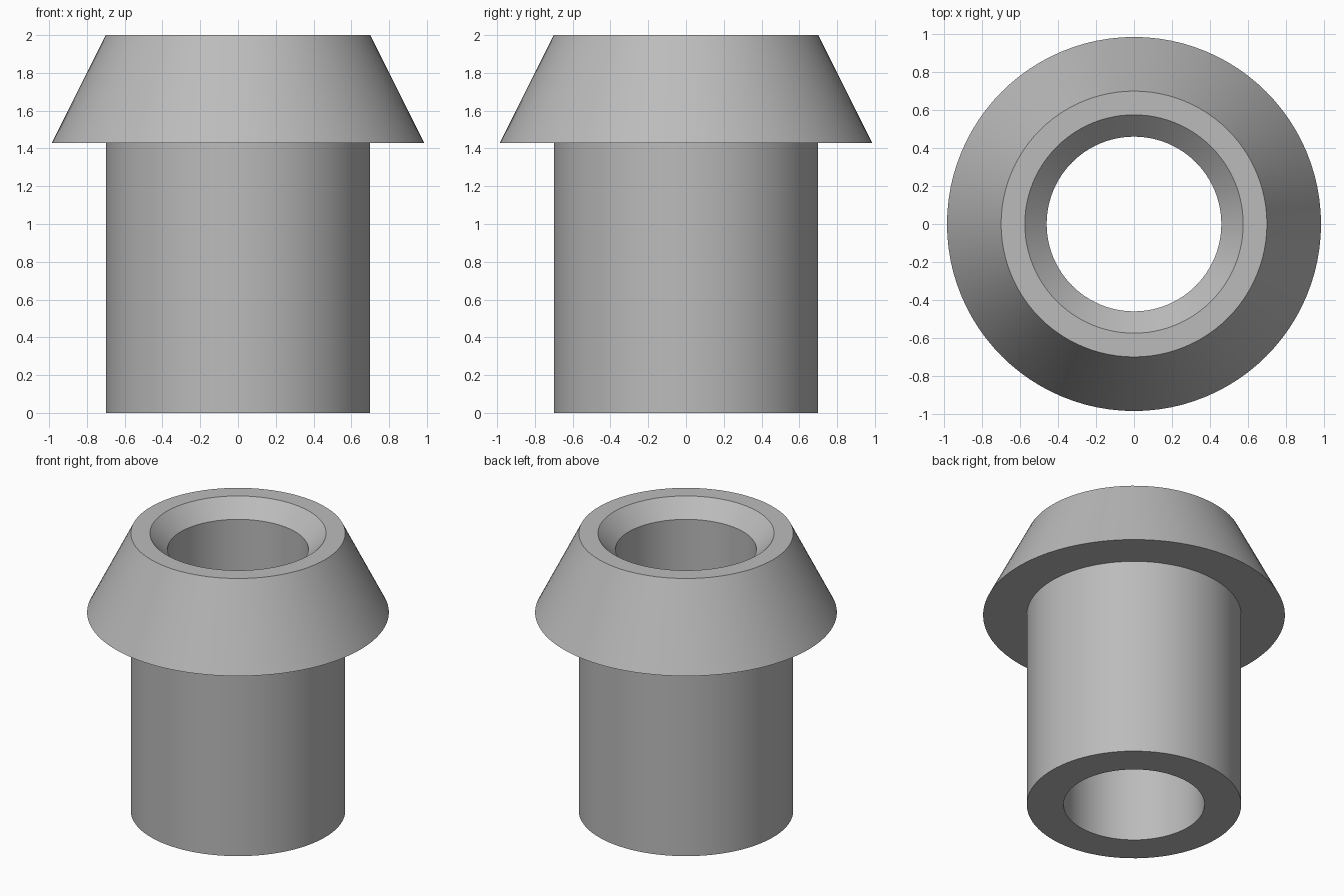
import bpy
import bmesh
import math

# Remove the default cube
cube = bpy.data.objects.get("Cube")
if cube:
    bpy.data.objects.remove(cube, do_unlink=True)

# Single grey material
grey = bpy.data.materials.new("plain_grey")
grey.use_nodes = True
colour = (0.5, 0.5, 0.5, 1)
grey.diffuse_color = colour
grey.node_tree.nodes["Principled BSDF"].inputs["Base Color"].default_value = colour


def lathe(name, profile, segments=96):
    """Revolve a closed (radius, height) profile around z."""
    bm = bmesh.new()
    rings = []
    for radius, height in profile:
        ring = []
        for i in range(segments):
            a = math.tau * i / segments
            ring.append(bm.verts.new((radius * math.cos(a), radius * math.sin(a), height)))
        rings.append(ring)
    for k, low in enumerate(rings):
        high = rings[(k + 1) % len(rings)]
        for i in range(segments):
            j = (i + 1) % segments
            bm.faces.new((low[i], low[j], high[j], high[i]))
    bmesh.ops.recalc_face_normals(bm, faces=bm.faces)
    mesh = bpy.data.meshes.new(name)
    bm.to_mesh(mesh)
    bm.free()
    mesh.materials.append(grey)
    obj = bpy.data.objects.new(name, mesh)
    bpy.context.collection.objects.link(obj)
    bpy.ops.object.select_all(action="DESELECT")
    obj.select_set(True)
    bpy.context.view_layer.objects.active = obj
    bpy.ops.object.shade_smooth_by_angle(angle=math.radians(25))
    return obj


# Hollow sleeve with a tapered collar and a chamfered bore
bore, sleeve, collar, top = 0.46, 0.7, 0.985, 2.0
chamfer, collar_base = 0.115, 1.43
lathe("flanged_sleeve", [
    (bore, 0),
    (sleeve, 0),
    (sleeve, collar_base),
    (collar, collar_base),
    (sleeve, top),
    (bore + chamfer, top),
    (bore, top - chamfer),
])
